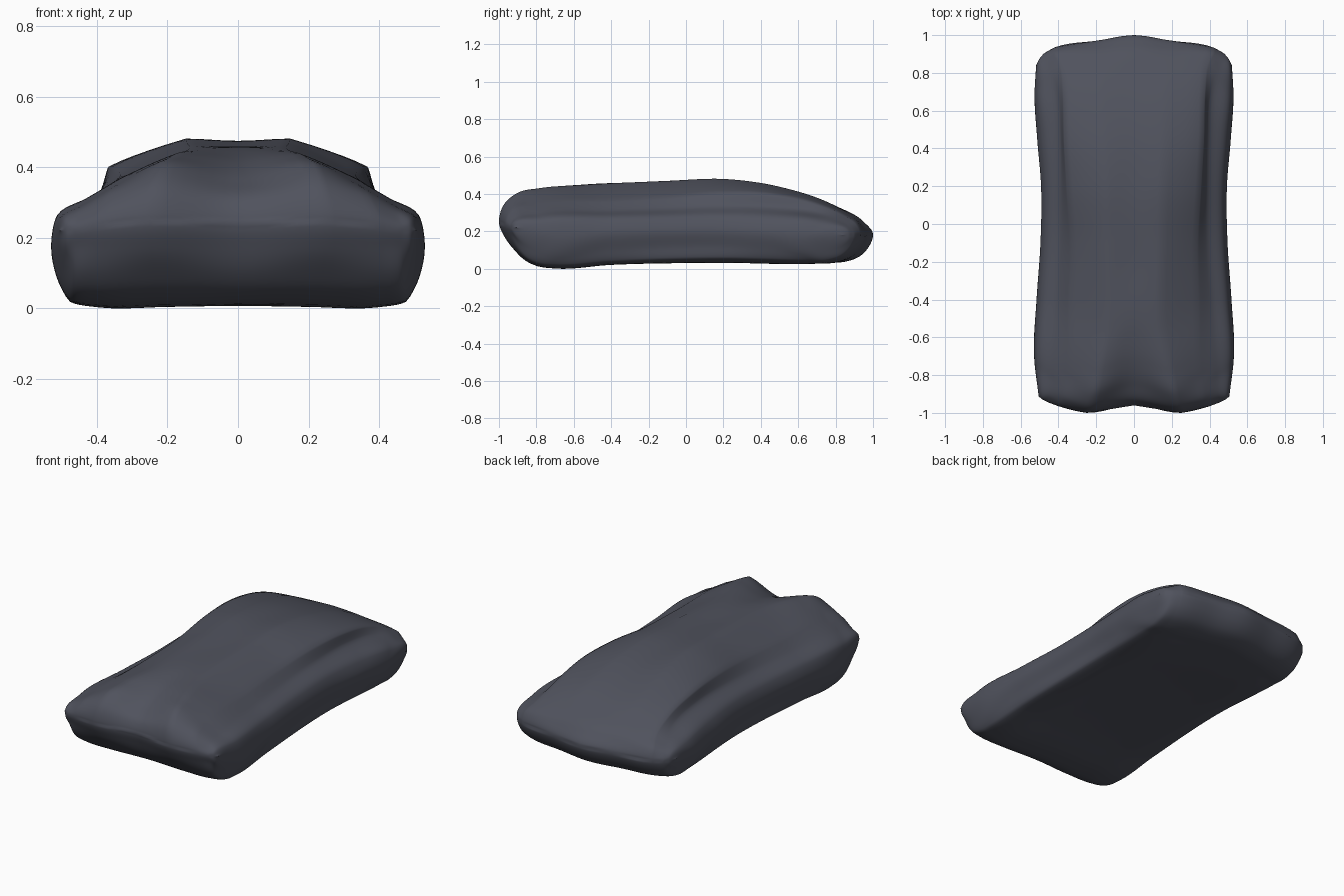
import bpy, bmesh, math
from mathutils import Vector

if "Cube" in bpy.data.objects:
    bpy.data.objects.remove(bpy.data.objects["Cube"])


def spline(points, params, crease=None, ends=None):
    """Chord-length cubic through points; crease (0..1) sharpens single points."""
    p = [Vector(q) for q in points]
    h = [max((b - a).length, 1e-6) for a, b in zip(p, p[1:])]
    d = [(b - a) / s for a, b, s in zip(p, p[1:], h)]
    m = [d[0]] + [(d[i-1]*h[i] + d[i]*h[i-1]) / (h[i-1] + h[i])
                  for i in range(1, len(d))] + [d[-1]]
    if ends:
        m[0], m[-1] = Vector(ends[0]), Vector(ends[1])
    c = crease or [0] * len(p)
    k = [0.0]
    for s in h:
        k.append(k[-1] + s)
    out = []
    for u in params(k):
        i = 0
        while i < len(h) - 1 and u > k[i+1]:
            i += 1
        t = (u - k[i]) / h[i]
        m0, m1 = m[i].lerp(d[i], c[i]), m[i+1].lerp(d[i], c[i+1])
        a, b = t*t*(3 - 2*t), t*(1 - t)
        out.append(p[i]*(1 - a) + p[i+1]*a + (m0*b*(1 - t) - m1*b*t) * h[i])
    return out


STATIONS, STEPS = 96, 6


def rail_params(k):
    # Stations gather towards both ends
    for i in range(STATIONS + 1):
        f = i / STATIONS
        yield k[-1] * (0.4*f + 0.6*(1 - math.cos(math.pi*f))/2)


def loop_params(k):
    # Skip the two padding points on each side of the closed section
    for i in range(2, len(k) - 3):
        for s in range(STEPS):
            yield k[i] + (k[i+1] - k[i]) * s / STEPS


# Upper rails, front to rear
roof_centre = [(0, -.96, .24), (0, -.94, .30), (0, -.85, .36), (0, -.72, .413),
               (0, -.58, .442), (0, -.2, .46), (0, .2, .472), (0, .5, .435),
               (0, .8, .335), (0, .95, .25), (0, 1, .18)]
roof_ridge = [(.25, -1, .25), (.235, -.975, .34), (.215, -.9, .405), (.19, -.78, .43),
              (.145, -.55, .447), (.145, -.1, .468), (.15, .2, .479), (.17, .5, .437),
              (.18, .8, .333), (.18, .935, .245), (.19, .972, .18)]
shoulder_top = [(.40, -.965, .235), (.37, -.93, .315), (.35, -.8, .35), (.34, -.4, .365),
                (.335, -.1, .38), (.355, .2, .402), (.37, .45, .395), (.375, .7, .345),
                (.39, .85, .283), (.42, .915, .235), (.42, .935, .18)]
shoulder_low = [(.46, -.942, .225), (.45, -.92, .265), (.44, -.8, .297), (.41, -.4, .31),
                (.39, -.1, .32), (.388, .2, .335), (.39, .45, .333), (.41, .7, .30),
                (.45, .83, .255), (.475, .885, .215), (.48, .90, .18)]
side_high = [(.488, -.927, .222), (.511, -.75, .257), (.49, -.4, .267), (.47, -.1, .272),
             (.468, .2, .277), (.485, .45, .27), (.507, .7, .245), (.503, .872, .18)]
side_widest = [(.505, -.912, .22), (.528, -.7, .20), (.515, -.4, .203), (.495, -.1, .205),
               (.492, .2, .205), (.512, .45, .20), (.526, .7, .19), (.518, .84, .18)]
side_low = [side_high[0], (.507, -.75, .085), (.496, -.4, .105), (.477, -.1, .115),
            (.475, .2, .12), (.494, .45, .11), (.506, .7, .09), side_high[-1]]


def floor_rail(upper, x, lift):
    """Underside rail sharing both end points with the rail above it."""
    (x0, y0, z0), (x1, y1, z1) = upper[0], upper[-1]
    front = [(.02, .17), (.055, .10), (.10, .05), (.17, .015), (.26, .003)]
    rear = [(.25, .028), (.15, .034), (.07, .065), (.02, .12)]
    pts = [upper[0]]
    for dy, z in front:
        f = dy / .26
        g = min(1, 4*f)
        # The lower nose runs straight across below the notch
        y = y0 + (max(y0, -.975) * .6 - .96 * .4 - y0) * g
        pts.append((x0 + (x - x0)*f, y + dy, z + lift*f))
    pts += [(x - .25*lift, -.4, .022 + lift), (x - lift, .2, .034 + 1.4*lift)]
    for dy, z in rear:
        f = dy / .25
        pts.append((x1 + (x - x1)*f, y1 - dy, z + lift*f))
    return pts + [upper[-1]]


upper = [roof_centre, roof_ridge, shoulder_top, shoulder_low, side_high]
lower = [side_low, floor_rail(shoulder_low, .475, .015), floor_rail(shoulder_top, .39, 0),
         floor_rail(roof_ridge, .2, .002), floor_rail(roof_centre, 0, .004)]
up, down = Vector((0, 0, 1)), Vector((0, 0, -1))
# Vertical end directions round off nose and tail
rails = [spline(r, rail_params, ends=(up, down)) for r in upper]
rails.append(spline(side_widest, rail_params))
rails += [spline(r, rail_params, ends=(down, up)) for r in lower]
crease = [0, .65, .7, .3, .1, 0, .1, .3, .2, .2, 0]

# Loft closed mirrored sections across the rails
closed = lambda s: s[-2:] + s + s[:3]
crease = closed(crease + crease[-2:0:-1])
bm = bmesh.new()
rings = []
for i in range(STATIONS + 1):
    right = [r[i] for r in rails]
    left = [Vector((-q.x, q.y, q.z)) for q in right[-2:0:-1]]
    # Ends carry no crease so both halves of the folded ring coincide
    c = crease if 0 < i < STATIONS else [1] * len(crease)
    rings.append([bm.verts.new(q) for q in spline(closed(right + left), loop_params, c)])
for a, b in zip(rings, rings[1:]):
    n = len(a)
    for j in range(n):
        k = (j + 1) % n
        bm.faces.new((a[j], a[k], b[k], b[j]))
# The end rings fold flat, so welding closes nose and tail
bmesh.ops.remove_doubles(bm, verts=bm.verts, dist=.0004)
bmesh.ops.recalc_face_normals(bm, faces=bm.faces)
low = min(v.co.z for v in bm.verts)
bmesh.ops.translate(bm, verts=bm.verts, vec=(0, 0, -low))
for f in bm.faces:
    f.smooth = True

mesh = bpy.data.meshes.new("body_shell")
bm.to_mesh(mesh)
bm.free()
body = bpy.data.objects.new("body_shell", mesh)
bpy.context.collection.objects.link(body)
mat = bpy.data.materials.new("dark_slate")
mat.diffuse_color = (.08, .085, .11, 1)
mat.use_nodes = True
mat.node_tree.nodes["Principled BSDF"].inputs["Base Color"].default_value = mat.diffuse_color
mesh.materials.append(mat)
